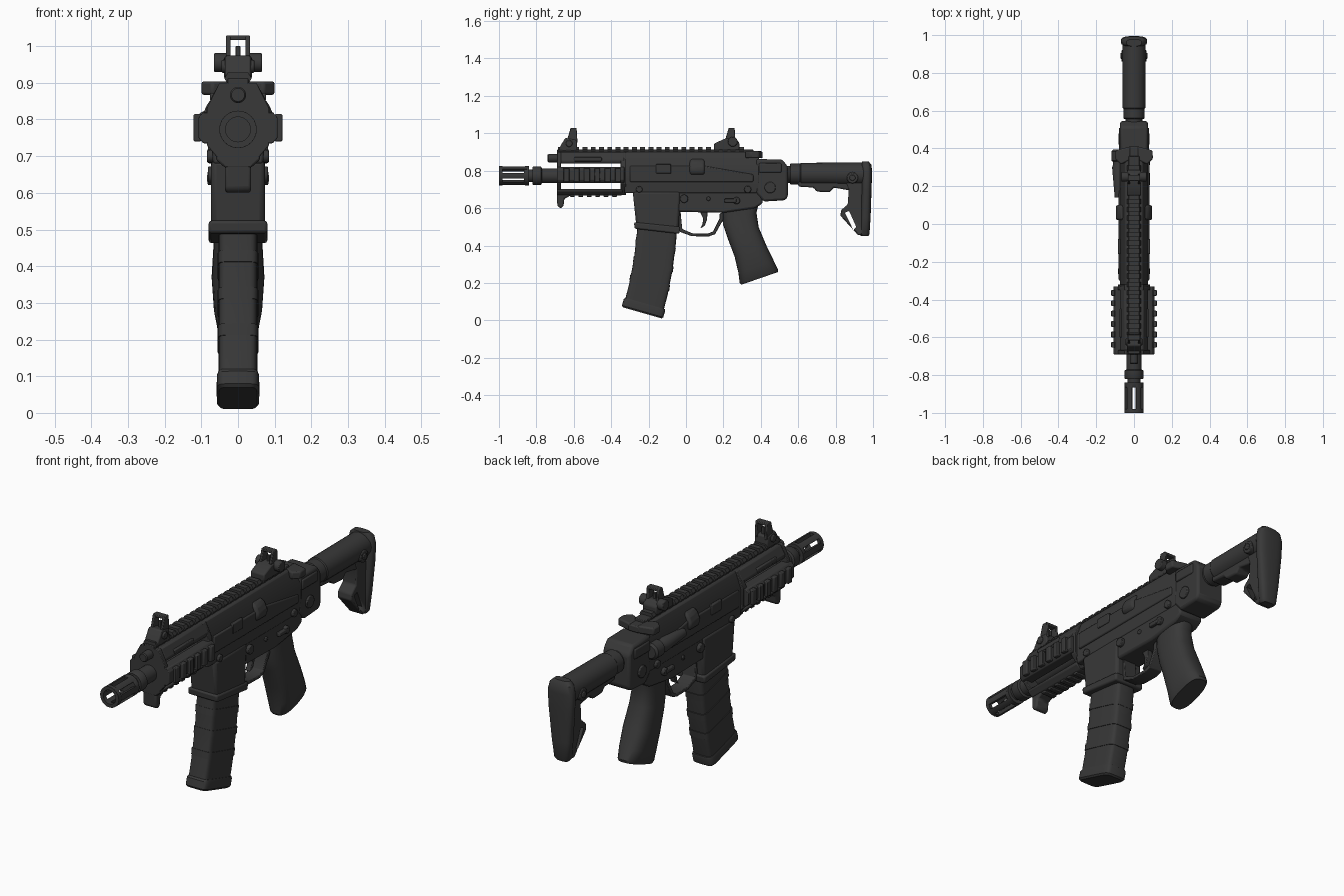
import bpy, bmesh, math
from mathutils import Vector

mat = bpy.data.materials.new("charcoal black")
mat.diffuse_color = (0.04, 0.04, 0.04, 1)


def finish(bm, name, bevel=0.0, seg=2):
    bmesh.ops.recalc_face_normals(bm, faces=bm.faces)
    me = bpy.data.meshes.new(name)
    bm.to_mesh(me)
    bm.free()
    me.materials.append(mat)
    ob = bpy.data.objects.new(name, me)
    bpy.context.collection.objects.link(ob)
    if bevel:
        m = ob.modifiers.new("bevel", 'BEVEL')
        m.width, m.segments, m.limit_method = bevel, seg, 'ANGLE'
    bpy.ops.object.select_all(action='DESELECT')
    ob.select_set(True)
    bpy.context.view_layer.objects.active = ob
    bpy.ops.object.shade_smooth_by_angle(angle=math.radians(35))
    return ob


def skin(rings, name, bevel=0.0):
    """Join closed rings of points into a capped solid."""
    bm = bmesh.new()
    vs = [[bm.verts.new(p) for p in r] for r in rings]
    for a, b in zip(vs, vs[1:]):
        for i in range(len(a)):
            j = (i + 1) % len(a)
            bm.faces.new((a[i], a[j], b[j], b[i]))
    bm.faces.new(vs[0])
    bm.faces.new(vs[-1])
    return finish(bm, name, bevel)


def extrude(name, pts, axis, lo, hi, bevel=0.006):
    """Profile in the plane across the axis: x -> (y,z), y -> (x,z)."""
    def at(p, h):
        return (h, p[0], p[1]) if axis == 'x' else (p[0], h, p[1])
    return skin([[at(p, h) for p in pts] for h in (lo, hi)], name, bevel)


def box(name, x0, x1, y0, y1, z0, z1, bevel=0.005):
    return extrude(name, [(y0, z0), (y1, z0), (y1, z1), (y0, z1)], 'x', x0, x1, bevel)


def lathe(name, prof, z, x=0, n=28):
    """Round part along y from (y, radius) pairs."""
    return skin([[(x + r * math.cos(k * math.tau / n), y, z + r * math.sin(k * math.tau / n))
                  for k in range(n)] for y, r in prof], name)


def disc(name, x0, x1, y, z, r, n=20, bevel=0.004):
    return extrude(name, [(y + r * math.cos(k * math.tau / n), z + r * math.sin(k * math.tau / n))
                          for k in range(n)], 'x', x0, x1, bevel)


def loft(name, secs, tilt=0, power=0.6, n=28):
    """Rounded-box sections (y, z, half length, half width) stacked along a path."""
    sg = lambda v: math.copysign(abs(v) ** power, v)
    t = math.radians(tilt)
    rings = []
    for y, z, l, w in secs:
        ring = []
        for k in range(n):
            a = k * math.tau / n
            u = l * sg(math.cos(a))
            ring.append((w * sg(math.sin(a)), y + u * math.cos(t), z + u * math.sin(t)))
        rings.append(ring)
    return skin(rings, name)


# --- muzzle device: rear collar, front ring and six prongs ---
BZ = 0.773


def arc_tube(name, y0, y1, r0, r1, a0, a1, n=4):
    an = [math.radians(a0 + (a1 - a0) * k / n) for k in range(n + 1)]
    pts = [(r1 * math.cos(a), BZ + r1 * math.sin(a)) for a in an]
    pts += [(r0 * math.cos(a), BZ + r0 * math.sin(a)) for a in reversed(an)]
    extrude(name, pts, 'y', y0, y1, 0)


for k in range(6):
    arc_tube("muzzle_prong", -0.98, -0.85, 0.034, 0.051, k * 60 - 17, k * 60 + 17)
    arc_tube("muzzle_ring", -1.0, -0.98, 0.034, 0.051, k * 60 - 30, k * 60 + 30)
lathe("muzzle_collar", [(-0.865, 0.048), (-0.86, 0.051), (-0.84, 0.051), (-0.84, 0.036)], BZ)
lathe("barrel", [(-0.85, 0.034), (-0.82, 0.034), (-0.82, 0.047), (-0.815, 0.05), (-0.775, 0.05),
                 (-0.77, 0.04), (-0.69, 0.04), (-0.69, 0.036), (-0.30, 0.036)], BZ)
lathe("gas_plug", [(-0.74, 0.018), (-0.735, 0.022), (-0.68, 0.022), (-0.68, 0.018), (-0.3, 0.018)], 0.867)

# --- handguard: upper cover, lower cover, side rails, end plates ---
extrude("handguard_top", [(-0.07, 0.838), (0.07, 0.838), (0.075, 0.855), (0.05, 0.9),
                          (-0.05, 0.9), (-0.075, 0.855)], 'y', -0.67, -0.33)
extrude("handguard_bottom", [(-0.035, 0.668), (0.035, 0.668), (0.06, 0.69), (0.06, 0.703),
                             (-0.06, 0.703), (-0.06, 0.69)], 'y', -0.69, -0.34)
ring = [(-0.035, 0.67), (0.035, 0.67), (0.085, 0.73), (0.085, 0.83), (0.05, 0.9),
        (-0.05, 0.9), (-0.085, 0.83), (-0.085, 0.73)]
extrude("handguard_front_plate", ring, 'y', -0.69, -0.668, 0.003)
extrude("handguard_rear_plate", ring, 'y', -0.35, -0.32, 0.003)
for s in (-1, 1):
    extrude("side_rail", [(s * 0.05, 0.735), (s * 0.095, 0.735), (s * 0.108, 0.75),
                          (s * 0.108, 0.805), (s * 0.095, 0.82), (s * 0.05, 0.82)], 'y', -0.69, -0.33, 0.003)
    for k in range(6):
        box("side_rail_tooth", s * 0.10, s * 0.121, -0.655 + k * 0.055, -0.624 + k * 0.055, 0.74, 0.815, 0.004)
    box("handguard_panel", s * 0.055, s * 0.077, -0.6, -0.45, 0.85, 0.872, 0.004)
for k in range(6):
    box("lower_rail_tooth", -0.035, 0.035, -0.62 + k * 0.045, -0.595 + k * 0.045, 0.66, 0.68, 0.003)
extrude("hand_stop", [(-0.69, 0.69), (-0.61, 0.69), (-0.62, 0.665), (-0.65, 0.65), (-0.655, 0.61),
                      (-0.67, 0.598), (-0.688, 0.61)], 'x', -0.036, 0.036, 0.008)

# --- top rail with teeth ---
box("top_rail", -0.028, 0.028, -0.69, 0.36, 0.88, 0.912, 0.003)
for k in range(23):
    extrude("top_rail_tooth", [(-0.03, 0.9), (0.03, 0.9), (0.037, 0.912), (0.028, 0.928),
                               (-0.028, 0.928), (-0.037, 0.912)], 'y', -0.685 + k * 0.044, -0.659 + k * 0.044, 0)

# --- upper receiver and its fittings ---
extrude("upper_receiver", [(-0.068, 0.68), (0.068, 0.68), (0.075, 0.75), (0.075, 0.82), (0.045, 0.9),
                           (-0.045, 0.9), (-0.075, 0.82), (-0.075, 0.75)], 'y', -0.33, 0.39)
for s in (-1, 1):
    extrude("receiver_side_panel", [(-0.3, 0.74), (0.36, 0.74), (0.36, 0.78), (0.1, 0.825), (-0.3, 0.825)],
            'x', s * 0.06, s * 0.081)
    box("port_cover", s * 0.07, s * 0.086, -0.16, -0.08, 0.785, 0.835, 0.004)
    extrude("deflector", [(s * 0.05, 0.77), (s * 0.09, 0.78), (s * 0.098, 0.81), (s * 0.08, 0.85),
                          (s * 0.045, 0.87)], 'y', 0.02, 0.1, 0.012)
    disc("receiver_pin", s * 0.06, s * 0.084, -0.25, 0.70, 0.017)
    disc("receiver_pin", s * 0.06, s * 0.084, 0.33, 0.70, 0.019)
    disc("trigger_pin", s * 0.06, s * 0.073, 0.12, 0.65, 0.011)
    disc("magazine_release", s * 0.06, s * 0.082, -0.01, 0.65, 0.022)
    disc("selector_hub", s * 0.06, s * 0.083, 0.27, 0.64, 0.019)
    box("selector_lever", s * 0.066, s * 0.085, 0.205, 0.27, 0.63, 0.65, 0.004)
lathe("forward_plunger", [(0.14, 0.022), (0.3, 0.036), (0.31, 0.032), (0.33, 0.032), (0.335, 0.04),
                          (0.385, 0.04), (0.395, 0.03)], 0.785, -0.08)

# --- charging handle ---
box("charging_handle", -0.03, 0.03, 0.3, 0.41, 0.868, 0.9)
for s in (-1, 1):
    skin([[(s * x, y, z) for x, y in ((0.02, 0.34), (0.07, 0.315), (0.1, 0.345), (0.098, 0.39), (0.02, 0.41))]
          for z in (0.867, 0.904)], "charging_handle_wing", 0.007)

# --- lower receiver, magazine well, trigger group ---
extrude("lower_receiver", [(-0.28, 0.71), (-0.27, 0.6), (-0.04, 0.58), (0.2, 0.575), (0.37, 0.6),
                           (0.41, 0.625), (0.40, 0.72)], 'x', -0.066, 0.066, 0.01)
extrude("magazine_well", [(-0.285, 0.69), (-0.265, 0.5), (-0.04, 0.475), (-0.03, 0.69)],
        'x', -0.073, 0.073, 0.014)
extrude("magazine_well_lip", [(-0.278, 0.525), (-0.275, 0.49), (-0.035, 0.462), (-0.03, 0.5)],
        'x', -0.08, 0.08, 0.008)
extrude("trigger_guard", [(-0.05, 0.49), (-0.03, 0.472), (0.03, 0.45), (0.12, 0.448), (0.155, 0.46),
                          (0.2, 0.54), (0.2, 0.58), (0.18, 0.57), (0.18, 0.545), (0.145, 0.475),
                          (0.115, 0.463), (0.035, 0.465), (-0.02, 0.488), (-0.03, 0.59), (-0.05, 0.59)],
        'x', -0.035, 0.035, 0.003)
extrude("trigger", [(0.07, 0.59), (0.115, 0.59), (0.113, 0.54), (0.1, 0.505), (0.075, 0.49),
                    (0.088, 0.515), (0.092, 0.545)], 'x', -0.014, 0.014, 0.003)

# --- curved magazine with ribs and base plate ---
steps = [(-0.152, 0.53, 0.108), (-0.157, 0.45, 0.108), (-0.175, 0.3, 0.107), (-0.2, 0.17, 0.107), (-0.228, 0.06, 0.107)]
loft("magazine", [(y, z, l, 0.053) for y, z, l in steps], -15, 0.3)
loft("magazine_base", [(-0.218, 0.09, 0.11, 0.055), (-0.222, 0.082, 0.115, 0.058), (-0.232, 0.048, 0.115, 0.058),
                       (-0.234, 0.04, 0.108, 0.052)], -16, 0.3)
for y, z in ((-0.163, 0.4), (-0.175, 0.3), (-0.194, 0.2)):
    loft("magazine_rib", [(y + d * 0.15, z + d, 0.11, 0.056) for d in (0.016, -0.016)], -15, 0.3)

# --- pistol grip ---
loft("grip", [(0.295, 0.62, 0.108, 0.055), (0.287, 0.545, 0.095, 0.058), (0.305, 0.47, 0.088, 0.066),
              (0.345, 0.37, 0.09, 0.072), (0.375, 0.285, 0.1, 0.066), (0.39, 0.235, 0.109, 0.056),
              (0.393, 0.224, 0.103, 0.05)], 19, 0.75)

# --- rear receiver block and buffer tube ---
extrude("rear_block", [(0.375, 0.68), (0.415, 0.635), (0.53, 0.642), (0.545, 0.66), (0.545, 0.82),
                       (0.515, 0.86), (0.375, 0.862)], 'x', -0.073, 0.073, 0.022)
for s in (-1, 1):
    disc("rear_block_socket", s * 0.06, s * 0.082, 0.45, 0.71, 0.03)
    box("rear_block_rib", s * 0.065, s * 0.08, 0.39, 0.51, 0.79, 0.84, 0.006)
lathe("buffer_tube", [(0.5, 0.046), (0.9, 0.046)], 0.78)

# --- shoulder stock ---
lathe("stock_tube", [(0.555, 0.05), (0.56, 0.056), (0.61, 0.056), (0.615, 0.06), (0.96, 0.062)], 0.782)
extrude("stock_underside", [(0.6, 0.77), (0.6, 0.715), (0.68, 0.71), (0.7, 0.688), (0.77, 0.685), (0.79, 0.71),
                            (0.9, 0.69), (0.9, 0.77)], 'x', -0.036, 0.036, 0.008)
stock = extrude("stock_body", [(0.83, 0.8), (0.95, 0.83), (0.975, 0.8), (0.965, 0.46), (0.92, 0.455), (0.825, 0.56),
                               (0.83, 0.59), (0.865, 0.62), (0.87, 0.70)], 'x', -0.038, 0.038, 0.006)
cut = extrude("stock_slot_cutter", [(0.85, 0.575), (0.872, 0.585), (0.91, 0.5), (0.895, 0.482)], 'x', -0.2, 0.2, 0)
cut.hide_render = True
cut.hide_viewport = True
m = stock.modifiers.new("slot", 'BOOLEAN')
m.operation, m.object, m.solver = 'DIFFERENCE', cut, 'EXACT'
loft("butt_pad", [(0.955, 0.45, 0.02, 0.032), (0.955, 0.462, 0.026, 0.042), (0.96, 0.55, 0.027, 0.052),
                  (0.965, 0.7, 0.027, 0.066), (0.967, 0.79, 0.028, 0.07), (0.965, 0.83, 0.027, 0.06),
                  (0.96, 0.848, 0.018, 0.04)], 0, 0.7)
for s in (-1, 1):
    disc("sling_socket", s * 0.03, s * 0.066, 0.89, 0.762, 0.03)
    disc("sling_socket_hub", s * 0.05, s * 0.072, 0.89, 0.762, 0.016)


# --- folding sights: shared frame, own bases ---
def sight(label, y, bases):
    for pts, w in bases:
        extrude(label + "_base", pts, 'x', -w, w, 0.006)
    for s in (-1, 1):
        extrude(label + "_post", [(y - 0.035, 0.95), (y + 0.025, 0.95), (y + 0.02, 1.028), (y - 0.012, 1.028)],
                'x', s * 0.02, s * 0.033, 0.003)
    box(label + "_bridge", -0.033, 0.033, y - 0.012, y + 0.02, 1.016, 1.029, 0.003)
    box(label + "_pin", -0.007, 0.007, y - 0.006, y + 0.008, 0.94, 1.0, 0.002)


sight("front_sight", -0.605, [([(-0.685, 0.905), (-0.67, 0.935), (-0.645, 0.975), (-0.585, 0.965), (-0.58, 0.905)], 0.036)])
sight("rear_sight", 0.24, [([(0.15, 0.91), (0.15, 0.945), (0.21, 0.972), (0.265, 0.972), (0.285, 0.95), (0.285, 0.91)], 0.038)])
for s in (-1, 1):
    disc("rear_sight_knob", s * 0.03, s * 0.066, 0.25, 0.955, 0.026, 16)
    disc("front_sight_knob", s * 0.03, s * 0.045, -0.625, 0.945, 0.018, 16)
